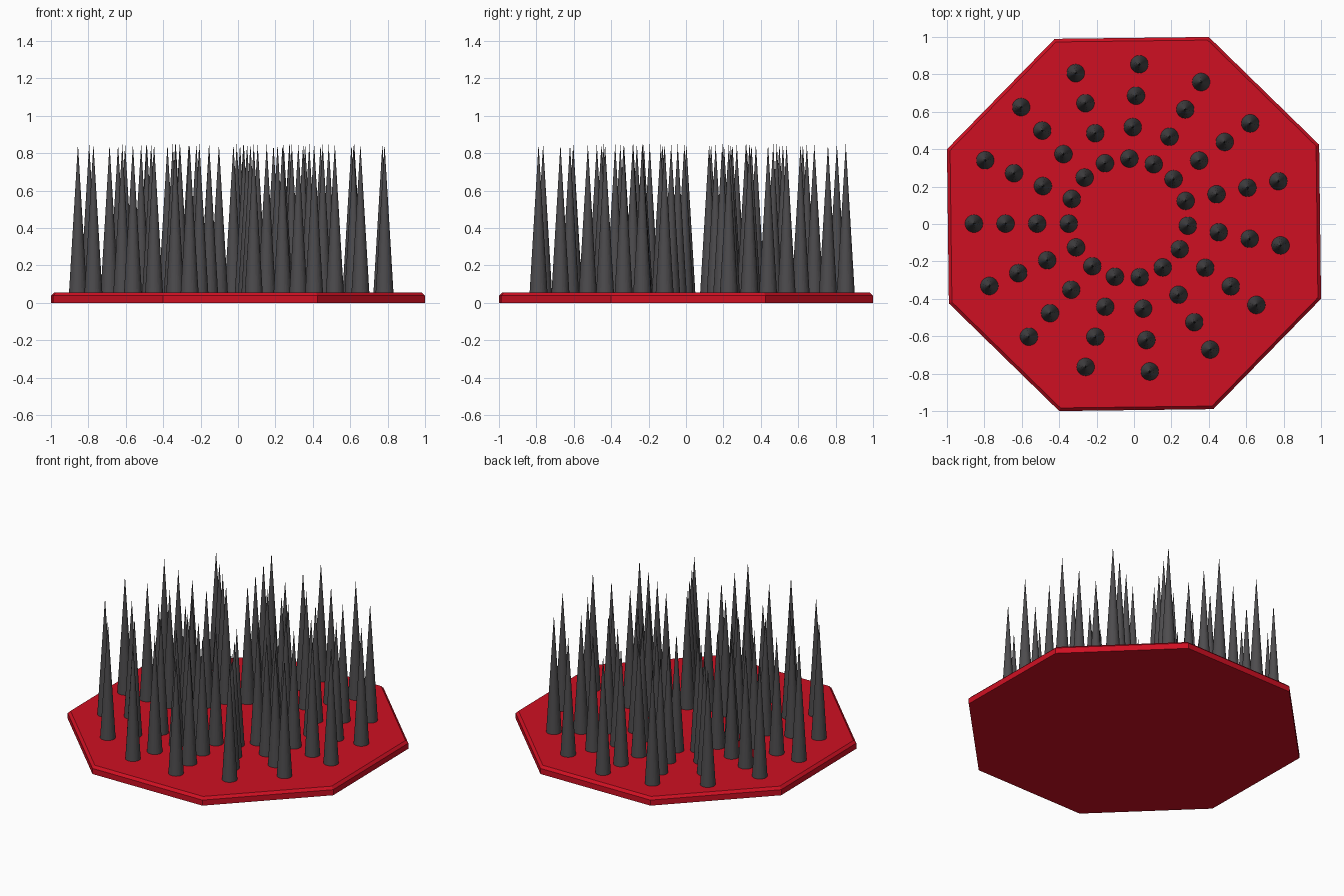
import bpy, bmesh, math

if "Cube" in bpy.data.objects:
    bpy.data.objects.remove(bpy.data.objects["Cube"])


def material(name, rgb):
    m = bpy.data.materials.new(name)
    m.diffuse_color = (*rgb, 1)
    m.use_nodes = True
    m.node_tree.nodes["Principled BSDF"].inputs["Base Color"].default_value = m.diffuse_color
    return m


def make_object(name, bm, mat):
    bmesh.ops.recalc_face_normals(bm, faces=bm.faces)
    me = bpy.data.meshes.new(name)
    bm.to_mesh(me)
    bm.free()
    me.materials.append(mat)
    ob = bpy.data.objects.new(name, me)
    bpy.context.collection.objects.link(ob)
    return ob


red = material("red", (0.62, 0.005, 0.016))
charcoal = material("charcoal", (0.075, 0.072, 0.076))

# Octagonal base plate with a chamfered top rim
TURN = math.radians(0.7)
RADIUS = 1 / math.cos(math.pi / 8 - TURN)


def octagon(bm, r, z):
    angles = [math.pi / 8 + TURN + i * math.pi / 4 for i in range(8)]
    return [bm.verts.new((r * math.cos(a), r * math.sin(a), z)) for a in angles]


bm = bmesh.new()
rings = [octagon(bm, RADIUS, 0), octagon(bm, RADIUS, 0.038),
         octagon(bm, RADIUS - 0.018, 0.055)]
for low, high in zip(rings, rings[1:]):
    for i in range(8):
        j = (i + 1) % 8
        bm.faces.new((low[i], low[j], high[j], high[i]))
bm.faces.new(rings[0][::-1])
bm.faces.new(rings[-1])
make_object("base_plate", bm, red)

# Spikes: fifteen swirled rows of four, slightly off centre
ARMS, ROWS, SIDES = 15, 4, 32
CX, CY, INNER, STEP = -0.03, 0.03, 0.32, 0.169
BOTTOM, TIP, SPIKE_R = 0.05, 0.85, 0.048

bm = bmesh.new()
for arm in range(ARMS):
    a = math.pi - arm * math.tau / ARMS
    b = a + math.radians(5)
    for row in range(ROWS):
        x = CX + INNER * math.cos(b) + row * STEP * math.cos(a)
        y = CY + INNER * math.sin(b) + row * STEP * math.sin(a)
        tip = bm.verts.new((x, y, TIP))
        foot = [bm.verts.new((x + SPIKE_R * math.cos(t), y + SPIKE_R * math.sin(t), BOTTOM))
                for t in (k * math.tau / SIDES for k in range(SIDES))]
        for k in range(SIDES):
            bm.faces.new((foot[k], foot[(k + 1) % SIDES], tip))
        bm.faces.new(foot[::-1])
make_object("spikes", bm, charcoal)
